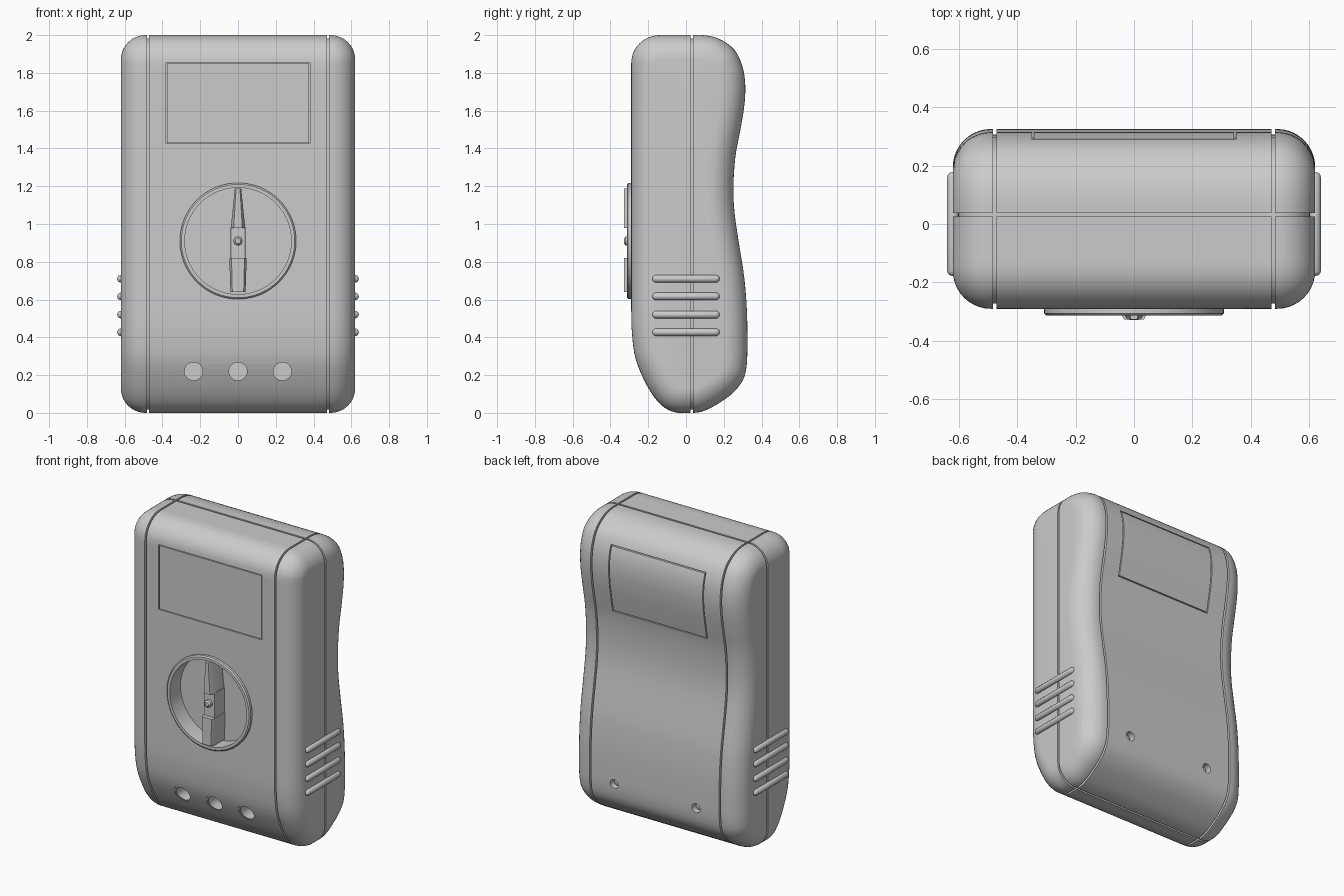
import bpy, bmesh, math
from mathutils import Matrix

if "Cube" in bpy.data.objects:
    bpy.data.objects.remove(bpy.data.objects["Cube"])

# side profile (y, z), counter-clockwise from the top front corner
CTRL = [(-.14, 2), (-.2, 1.987), (-.246, 1.956), (-.278, 1.91), (-.29, 1.85), (-.29, 1.72), (-.29, 1.45),
        (-.29, 1.1), (-.29, .75), (-.29, .55), (-.286, .42), (-.268, .29), (-.225, .18), (-.17, .085),
        (-.11, .025), (-.04, 0), (.04, 0), (.1, .012), (.175, .052), (.25, .107), (.302, .175), (.322, .26),
        (.325, .4), (.322, .55), (.308, .72), (.28, .9), (.257, 1.06), (.251, 1.2), (.262, 1.36),
        (.288, 1.5), (.308, 1.62), (.314, 1.73), (.3, 1.83), (.258, 1.92), (.18, 1.978), (.09, 2), (-.03, 2)]


def smooth_loop(p, steps=4):
    out, n = [], len(p)
    for i in range(n):
        a, b, c, d = (p[(i + k) % n] for k in (-1, 0, 1, 2))
        for s in range(steps):
            t = s / steps
            y, z = (0.5 * (2 * b[k] + (c[k] - a[k]) * t + (2 * a[k] - 5 * b[k] + 4 * c[k] - d[k]) * t * t
                           + (3 * b[k] - a[k] - 3 * c[k] + d[k]) * t ** 3) for k in (0, 1))
            out.append((max(y, -.29), min(max(z, 0), 2)))
    return out


PROFILE = smooth_loop(CTRL)


def inset(p, d):
    out, n = [], len(p)
    for i, (y, z) in enumerate(p):
        a, b = p[i - 2], p[(i + 2) % n]
        ty, tz = b[0] - a[0], b[1] - a[1]
        L = math.hypot(ty, tz)
        out.append((y - d * tz / L, z + d * ty / L))
    return out


def surface_y(z, back):
    ys = []
    for a, b in zip(PROFILE, PROFILE[1:] + PROFILE[:1]):
        if a[1] != b[1] and min(a[1], b[1]) <= z <= max(a[1], b[1]):
            ys.append(a[0] + (b[0] - a[0]) * (z - a[1]) / (b[1] - a[1]))
    return max(ys) if back else min(ys)


def finish(name, bm):
    bmesh.ops.recalc_face_normals(bm, faces=bm.faces)
    me = bpy.data.meshes.new(name)
    bm.to_mesh(me)
    bm.free()
    ob = bpy.data.objects.new(name, me)
    bpy.context.collection.objects.link(ob)
    return ob


def loft(name, loops, cyclic=False):
    bm = bmesh.new()
    rows = [[bm.verts.new(c) for c in lp] for lp in loops]
    for a, b in zip(rows, rows[1:] + (rows[:1] if cyclic else [])):
        for i in range(len(a)):
            bm.faces.new((a[i - 1], a[i], b[i], b[i - 1]))
    if not cyclic:
        bm.faces.new(rows[0])
        bm.faces.new(rows[-1])
    return finish(name, bm)


def at(pts, fy):
    return [(x, fy(z) if callable(fy) else fy, z) for x, z in pts]


def ring(name, outer, inner, y0, y1):
    return loft(name, [at(outer, y0), at(outer, y1), at(inner, y1), at(inner, y0)], True)


def circle(x, z, r, n=48):
    return [(x + r * math.cos(2 * math.pi * i / n), z + r * math.sin(2 * math.pi * i / n)) for i in range(n)]


def rounded(hx, z0, z1, r):
    pts = []
    for k, (sx, z) in enumerate(((hx - r, z1 - r), (r - hx, z1 - r), (r - hx, z0 + r), (hx - r, z0 + r))):
        for i in range(9):
            t = (k + i / 8) * math.pi / 2
            pts.append((sx + r * math.cos(t), z + r * math.sin(t)))
    return pts


def rect(hx, z0, z1, n=12):
    c = [(-hx, z0), (hx, z0), (hx, z1), (-hx, z1)]
    return [(a[0] + (b[0] - a[0]) * i / n, a[1] + (b[1] - a[1]) * i / n)
            for a, b in zip(c, c[1:] + c[:1]) for i in range(n)]


# body: profile lofted across x with rounded sides and two vertical grooves
D, R = .018, .13
half = [(.47, 0), (.47, D), (.482, D), (.482, 0)]
half += [(.49 + R * math.sin(t), R * (1 - math.cos(t))) for t in [i * math.pi / 20 for i in range(11)]]
stations = [(-x, d) for x, d in reversed(half)] + half
body = loft("body", [[(x, y, z) for y, z in inset(PROFILE, d)] for x, d in stations])

# cutters: case seam, screen outline, back label outline, dial well, jacks, screw holes
front = lambda o: (lambda z: surface_y(z, False) + o)
back = lambda o: (lambda z: surface_y(z, True) + o)
cutters = [
    ring("seam_cutter", rounded(.7, -.1, 2.1, .15), rounded(.602, .018, 1.982, .115), .025, .038),
    ring("screen_cutter", rect(.38, 1.425, 1.855), rect(.375, 1.43, 1.85), -.35, -.278),
    ring("label_cutter", rect(.349, 1.416, 1.864), rect(.342, 1.423, 1.857), back(.05), back(-.018)),
    loft("dial_cutter", [at(circle(0, .91, .282, 64), y) for y in (-.4, -.2)])]
JACKS = (-.235, 0, .235)
cutters += [loft("jack_cutter", [at(circle(x, .22, .06), y) for y in (-.4, -.13)]) for x in JACKS]
cutters += [loft("screw_cutter", [at(circle(x, .3, .03, 24), y) for y in (.27, .4)]) for x in (-.3, .3)]
bpy.context.view_layer.objects.active = body
for c in cutters:
    c.hide_render = True
    m = body.modifiers.new("cut", 'BOOLEAN')
    m.operation, m.solver, m.object = 'DIFFERENCE', 'EXACT', c
    bpy.ops.object.modifier_apply(modifier=m.name)
    bpy.data.objects.remove(c)

# dial rim with a chamfered outer edge
big, small, inner = (circle(0, .91, r, 64) for r in (.308, .3, .282))
loft("dial_rim", [at(big, -.28), at(big, -.306), at(small, -.313), at(inner, -.313), at(inner, -.28)], True)

# pointer knob: tapered tip, low middle, wide tail, centre pin
def taper(name, w0, z0, w1, z1, y, s):
    base = [(-w0, z0), (w0, z0), (w1, z1), (-w1, z1)]
    top = [(-w0 * s, z0), (w0 * s, z0), (w1 * s, z1), (-w1 * s, z1)]
    loft(name, [at(base, -.19), at(base, y + .025), at(top, y)])

taper("pointer_tip", .038, .98, .017, 1.187, -.327, .6)
taper("pointer_middle", .04, .815, .04, .985, -.3, .95)
taper("pointer_tail", .04, .64, .046, .82, -.327, .75)
pin = circle(0, .91, .023, 24)
loft("pointer_pin", [at(pin, -.28), at(pin, -.32), at(circle(0, .91, .014, 24), -.329)])

# jack linings follow the sloped front
for x in JACKS:
    ring("jack_lining", circle(x, .22, .0602), circle(x, .22, .048), front(.004), -.125)

# screws sunk in the back
for x in (-.3, .3):
    loft("screw", [at(circle(x, .3, r, 24), y) for r, y in ((.022, .26), (.022, .292), (.012, .297))])

# grip ribs on both sides
for sx in (-1, 1):
    for z in (.71, .617, .52, .427):
        bm = bmesh.new()
        bmesh.ops.create_uvsphere(bm, u_segments=20, v_segments=9, radius=.02)
        for v in bm.verts:
            v.co.z += math.copysign(.158, v.co.z)
        bmesh.ops.transform(bm, verts=bm.verts, matrix=Matrix.Translation((sx * .62, 0, z)) @ Matrix.Rotation(math.pi / 2, 4, 'X'))
        finish("grip_rib", bm)

for ob in bpy.context.scene.objects:
    ob.select_set(True)
bpy.context.view_layer.objects.active = body
bpy.ops.object.shade_smooth_by_angle(angle=math.radians(30))
